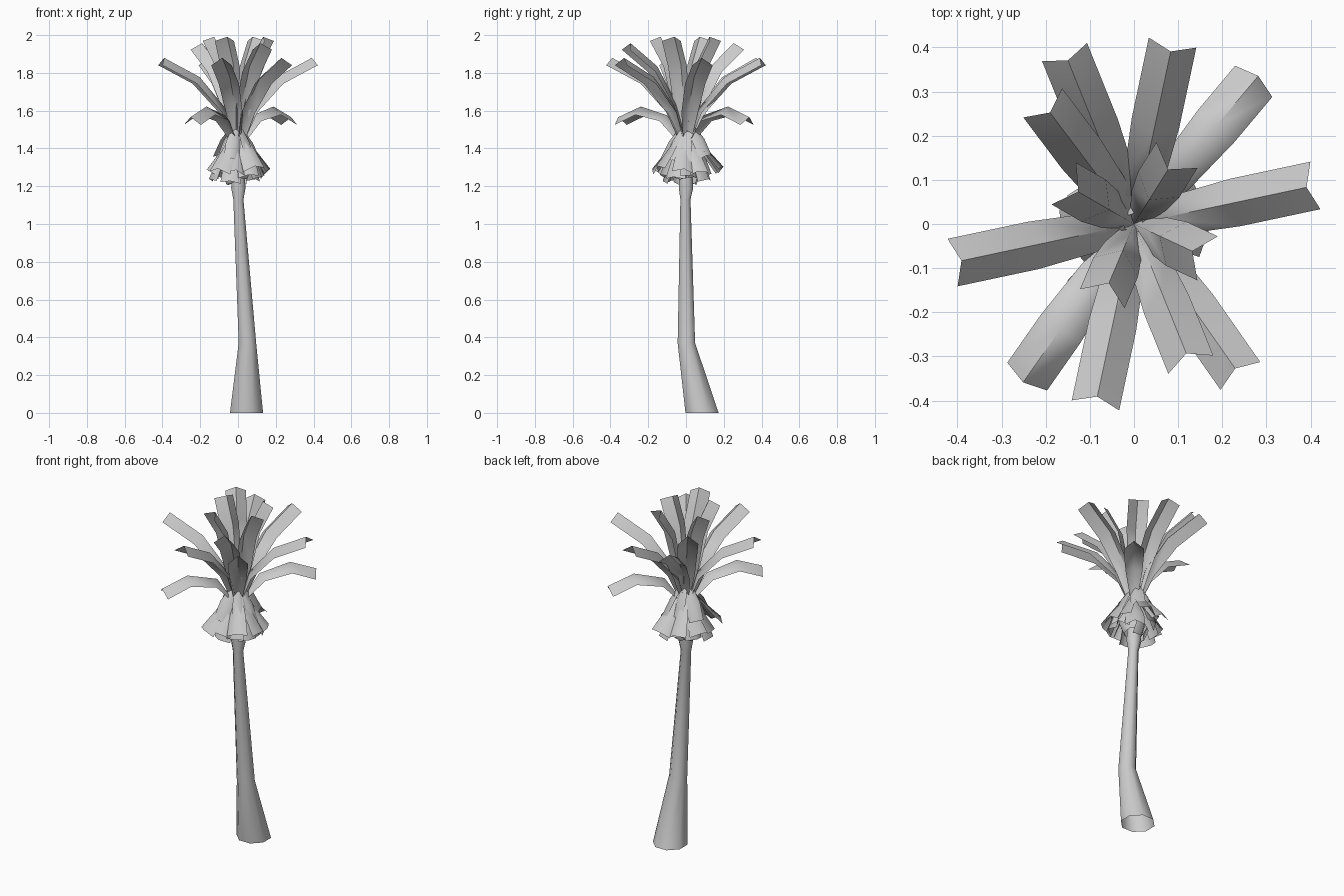
import bpy, math, random
from mathutils import Vector

if "Cube" in bpy.data.objects:
    bpy.data.objects.remove(bpy.data.objects["Cube"])

random.seed(4)


def make(name, verts, faces, angle=60):
    me = bpy.data.meshes.new(name)
    me.from_pydata(verts, [], faces)
    me.update()
    ob = bpy.data.objects.new(name, me)
    bpy.context.collection.objects.link(ob)
    bpy.ops.object.select_all(action='DESELECT')
    ob.select_set(True)
    bpy.context.view_layer.objects.active = ob
    bpy.ops.object.shade_smooth_by_angle(angle=math.radians(angle))
    return ob


def frond(name, azimuth, path, widths, ridge, twist=0.0):
    """Roof-shaped strip following (radius, z) points, ridge on the upper side."""
    a = math.radians(azimuth)
    out = Vector((math.cos(a), math.sin(a), 0))
    side = Vector((-math.sin(a), math.cos(a), 0))
    pts = [Vector((out.x * r, out.y * r, z)) for r, z in path]
    verts, faces = [], []
    for i, p in enumerate(pts):
        t = (pts[min(i + 1, len(pts) - 1)] - pts[max(i - 1, 0)]).normalized()
        n = t.cross(side)
        s = side * math.cos(twist) + n * math.sin(twist)
        n = t.cross(s)
        if i == 0 and twist == 0:
            n = n * 0.5
        w, h = widths[i] / 2, ridge * widths[i]
        verts += [p + s * w - n * h / 2, p + n * h / 2, p - s * w - n * h / 2]
    for i in range(len(pts) - 1):
        for j in range(2):
            k = 3 * i + j
            faces.append((k, k + 3, k + 4, k + 1))
    return make(name, verts, faces, 75)


# Bent, tapering trunk with a swollen neck: x, y, z, radius
rings = [(0.045, 0.085, 0, 0.095), (0.05, 0.002, 0.37, 0.05),
         (0.002, -0.003, 1.13, 0.029), (0.002, 0, 1.19, 0.041),
         (0, 0, 1.30, 0.036), (0, 0, 1.46, 0.025)]
N = 8
verts = [(x + r * math.cos(2 * math.pi * (k + .5) / N),
          y + r * math.sin(2 * math.pi * (k + .5) / N), z)
         for x, y, z, r in rings for k in range(N)]
faces = [(N * i + k, N * i + (k + 1) % N, N * (i + 1) + (k + 1) % N, N * (i + 1) + k)
         for i in range(len(rings) - 1) for k in range(N)]
make("trunk", verts, faces)

# Living fronds: four upright, two steep, six spreading, two drooping
shapes = {
    "upright": ([(0.0, 1.42), (0.045, 1.64), (0.085, 1.84), (0.165, 1.98)],
                [58, 150, 247, 335]),
    "steep": ([(0.0, 1.42), (0.07, 1.63), (0.18, 1.82), (0.33, 1.94)],
              [127, 292]),
    "spreading": ([(0.01, 1.40), (0.08, 1.6), (0.22, 1.76), (0.41, 1.86)],
                  [78, 112, 12, 192, 258, 305]),
    "drooping": ([(0.02, 1.42), (0.13, 1.56), (0.29, 1.60), (0.43, 1.545)],
                 [50, 235]),
}
for kind, (path, angles) in shapes.items():
    for k, az in enumerate(angles):
        frond(f"{kind}_frond_{k + 1}", az, path, [0.03, 0.09, 0.11, 0.11], 0.4)

# Dead leaf skirt hanging in tiers under the crown
tiers = [
    (9, [(0.03, 1.47), (0.10, 1.37), (0.17, 1.28)], [0.04, 0.09, 0.12]),
    (8, [(0.03, 1.43), (0.10, 1.32), (0.13, 1.24)], [0.04, 0.10, 0.11]),
    (7, [(0.02, 1.52), (0.07, 1.44), (0.11, 1.35)], [0.04, 0.08, 0.08]),
    (6, [(0.02, 1.38), (0.08, 1.29), (0.05, 1.23)], [0.04, 0.08, 0.09]),
]
for t, (count, path, widths) in enumerate(tiers):
    for k in range(count):
        az = 360 * (k + 0.37 * t) / count - 90 + random.uniform(-10, 10)
        s = random.uniform(0.85, 1.18)
        dz = random.uniform(-0.02, 0.02)
        p = [(r * s, z + dz) for r, z in path]
        frond(f"dead_leaf_{t + 1}_{k + 1}", az, p, widths, 0.3,
              random.uniform(-0.5, 0.5))
